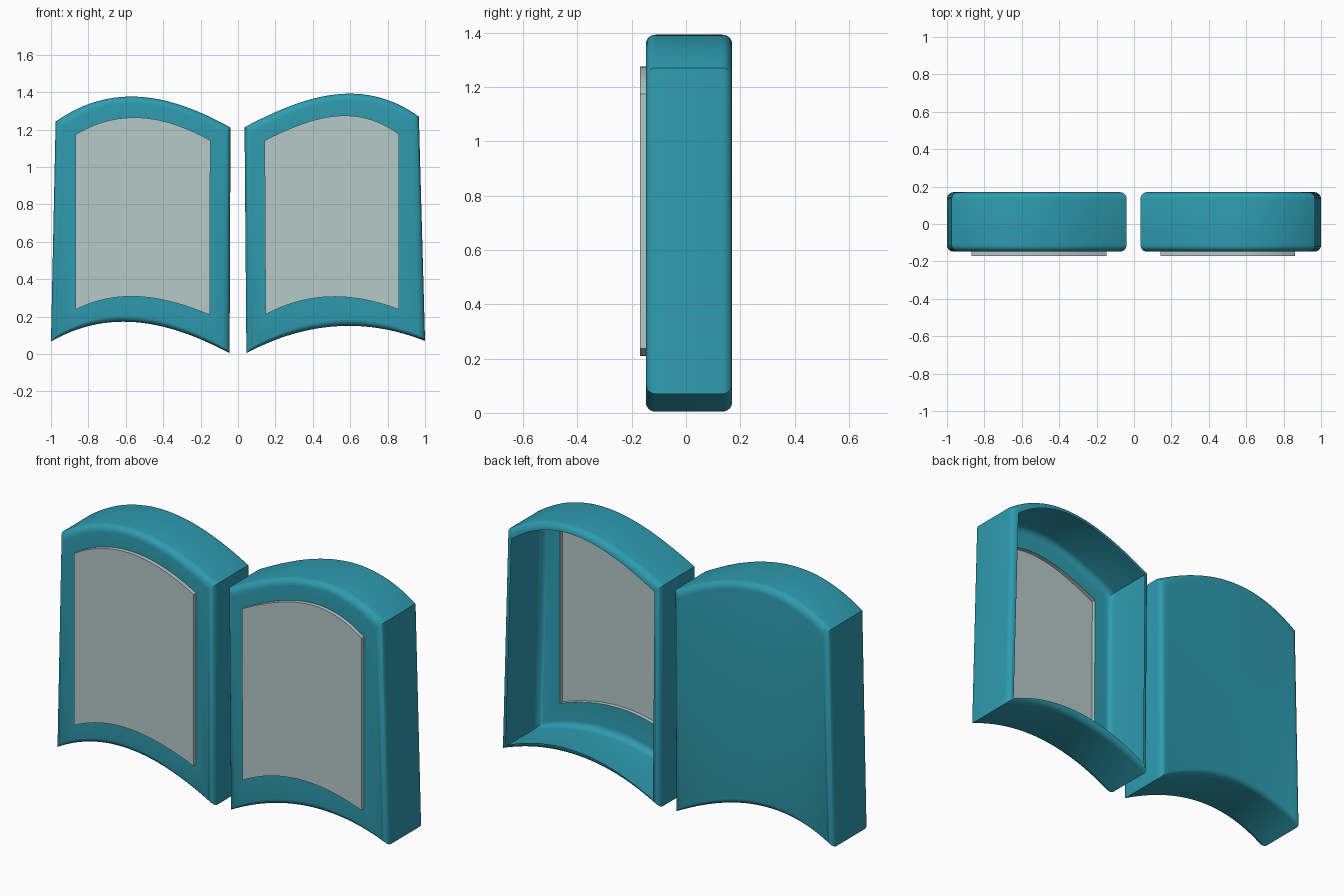
import bpy
import bmesh
import math

cube = bpy.data.objects.get("Cube")
if cube:
    bpy.data.objects.remove(cube, do_unlink=True)

STEPS = 40                      # samples along each arched edge
FRONT, BACK, FACE = -0.148, 0.17, -0.17
RADIUS, SEGMENTS = 0.035, 6


def make_material(name, colour):
    mat = bpy.data.materials.new(name)
    mat.use_nodes = True
    mat.diffuse_color = colour
    mat.node_tree.nodes["Principled BSDF"].inputs["Base Color"].default_value = colour
    return mat


teal = make_material("teal", (0.027, 0.33, 0.43, 1))
pale_grey = make_material("pale grey", (0.47, 0.59, 0.58, 1))


def arch(start, end, rise, skew, inset, drop):
    """Leaning arch between two corner points, pulled in at its ends."""
    (x0, z0), (x1, z1) = start, end
    points = []
    for i in range(STEPS + 1):
        t = i / STEPS
        u = 2 * t - 1
        x = x0 + inset + (x1 - x0 - 2 * inset) * t
        z = z0 + (z1 - z0) * t + rise * (1 - u * u) * (1 + skew * u) - drop
        points.append((x, z))
    return points


def outline(shape, inset=0.0):
    """Closed loop: top edge left to right, then bottom edge right to left."""
    top, bottom = shape
    return arch(*top, inset, inset) + arch(*bottom, inset, -inset)[::-1]


def loft(name, loops, mat, front_cap=False, back_cap=False):
    """Skin a list of (outline, y) loops from front to back."""
    bm = bmesh.new()
    rings = [[bm.verts.new((x, y, z)) for x, z in pts] for pts, y in loops]
    n = len(rings[0])
    for a, b in zip(rings, rings[1:]):
        for i in range(n):
            j = (i + 1) % n
            bm.faces.new((a[i], a[j], b[j], b[i]))
    for wanted, ring, flip in ((front_cap, rings[0], True), (back_cap, rings[-1], False)):
        if wanted:
            for i in range(STEPS):
                quad = [ring[i], ring[i + 1], ring[n - 2 - i], ring[n - 1 - i]]
                bm.faces.new(quad[::-1] if flip else quad)
    mesh = bpy.data.meshes.new(name)
    bm.to_mesh(mesh)
    bm.free()
    mesh.materials.append(mat)
    obj = bpy.data.objects.new(name, mesh)
    bpy.context.collection.objects.link(obj)
    bpy.ops.object.select_all(action='DESELECT')
    obj.select_set(True)
    bpy.context.view_layer.objects.active = obj
    bpy.ops.object.shade_smooth_by_angle(angle=math.radians(30))
    return obj


def build_block(side, body, panel, closed_back):
    # Rounded frame: flat front ring, rounded front edge, walls, rounded back edge
    hole = outline(panel)
    loops = [(hole, FRONT)]
    angles = [math.pi / 2 * i / SEGMENTS for i in range(SEGMENTS + 1)]
    for a in angles:
        loops.append((outline(body, RADIUS * (1 - math.sin(a))),
                      FRONT + RADIUS * (1 - math.cos(a))))
    for a in reversed(angles):
        loops.append((outline(body, RADIUS * (1 - math.sin(a))),
                      BACK - RADIUS * (1 - math.cos(a))))
    loft(side + "_frame", loops, teal, back_cap=closed_back)
    # Raised front panel
    loft(side + "_panel", [(hole, FACE), (hole, FRONT)], pale_grey, front_cap=True)


# Each edge: start corner, end corner, rise, skew
right_body = (((-0.975, 1.243), (-0.04, 1.211), 0.147, -0.17),
              ((-1.0, 0.067), (-0.045, 0.005), 0.132, -0.16))
right_panel = (((-0.868, 1.174), (-0.148, 1.142), 0.105, -0.11),
               ((-0.868, 0.238), (-0.15, 0.209), 0.082, -0.18))
left_body = (((0.035, 1.213), (0.967, 1.27), 0.144, 0.25),
             ((0.045, 0.005), (1.0, 0.07), 0.111, 0.0))
left_panel = (((0.142, 1.142), (0.862, 1.174), 0.1125, 0.27),
              ((0.147, 0.211), (0.862, 0.238), 0.082, -0.1))

build_block("right", right_body, right_panel, closed_back=True)
build_block("left", left_body, left_panel, closed_back=False)
